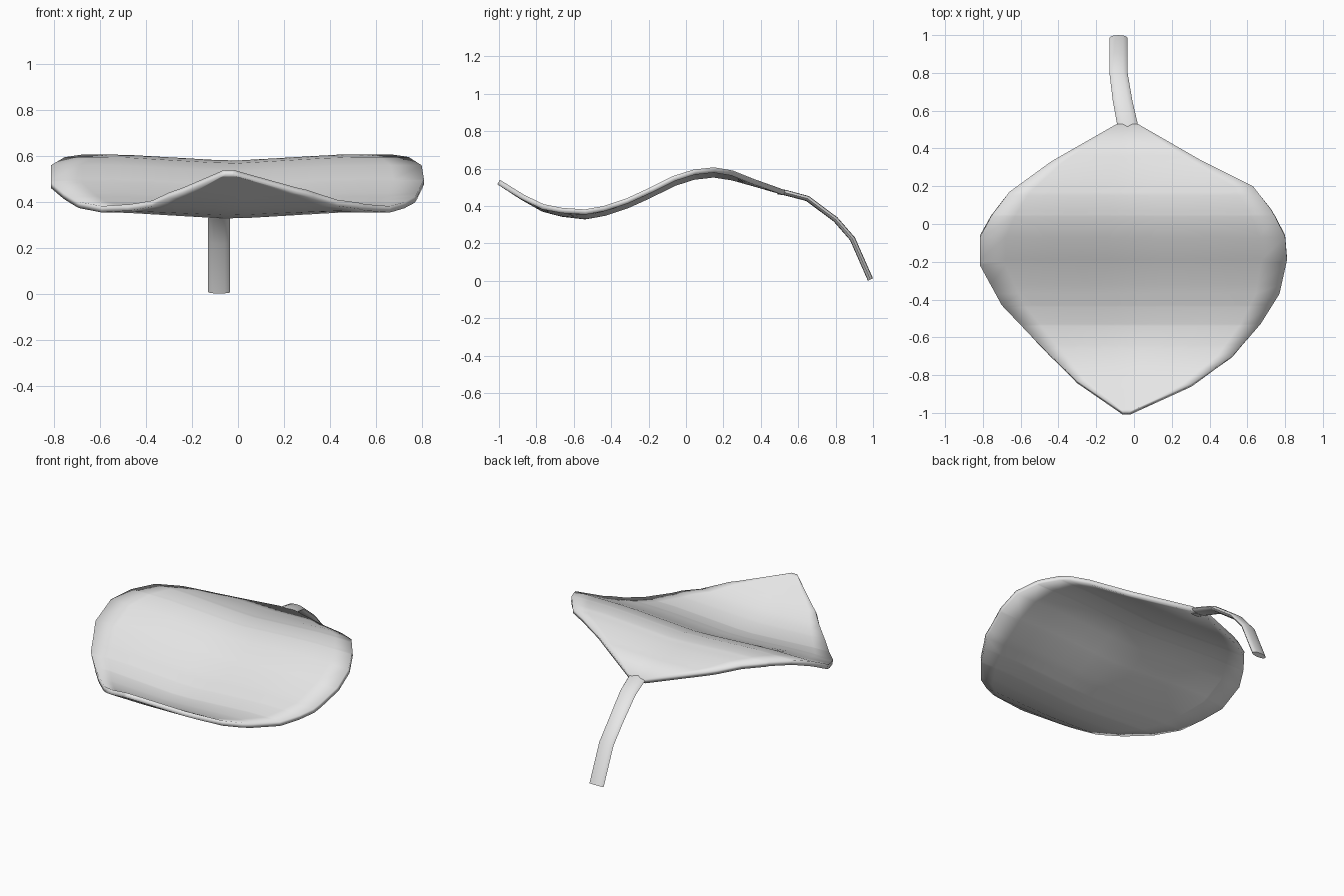
import bpy, bmesh, math
from mathutils import Vector

cube = bpy.data.objects.get("Cube")
if cube:
    bpy.data.objects.remove(cube, do_unlink=True)

grey = bpy.data.materials.new("light grey")
grey.use_nodes = True
grey.diffuse_color = (0.8, 0.8, 0.8, 1)
grey.node_tree.nodes["Principled BSDF"].inputs["Base Color"].default_value = (0.8, 0.8, 0.8, 1)


def interp(points, t):
    """Piecewise linear value at t of sorted (t, value) pairs."""
    for (a, u), (b, v) in zip(points, points[1:]):
        if t <= b:
            return u + (v - u) * (t - a) / (b - a)
    return points[-1][1]


def loft(name, rows, closed):
    """Skin equal-length rows of points; closed rows make a capped tube."""
    bm = bmesh.new()
    rings = [[bm.verts.new(p) for p in row] for row in rows]
    n = len(rings[0])
    for a, b in zip(rings, rings[1:]):
        for i in range(n if closed else n - 1):
            j = (i + 1) % n
            bm.faces.new((a[i], a[j], b[j], b[i]))
    if closed:
        bm.faces.new(rings[0])
        bm.faces.new(rings[-1])
        bmesh.ops.recalc_face_normals(bm, faces=bm.faces)
    mesh = bpy.data.meshes.new(name)
    bm.to_mesh(mesh)
    bm.free()
    mesh.materials.append(grey)
    obj = bpy.data.objects.new(name, mesh)
    bpy.context.collection.objects.link(obj)
    return obj


def smooth(obj):
    bpy.ops.object.select_all(action='DESELECT')
    obj.select_set(True)
    bpy.context.view_layer.objects.active = obj
    bpy.ops.object.shade_smooth_by_angle(angle=math.radians(40))


# Leaf blade: left and right outlines (y, x) and the wave along its length (y, z)
RIGHT = [(-0.995, -0.06), (-0.98, -0.08), (-0.83, -0.3), (-0.64, -0.5), (-0.43, -0.7),
         (-0.22, -0.815), (-0.07, -0.815), (0.05, -0.75), (0.17, -0.66),
         (0.33, -0.44), (0.53, -0.09)]
LEFT = [(-0.995, -0.02), (-0.98, 0.01), (-0.85, 0.3), (-0.7, 0.52), (-0.53, 0.67),
        (-0.37, 0.77), (-0.19, 0.81), (-0.07, 0.8), (0.07, 0.73), (0.2, 0.63),
        (0.34, 0.35), (0.53, 0.02)]
WAVE = [(-0.995, 0.54), (-0.87, 0.465), (-0.76, 0.41), (-0.66, 0.39), (-0.54, 0.382),
        (-0.44, 0.4), (-0.32, 0.44), (-0.2, 0.495), (-0.07, 0.56), (0.04, 0.595),
        (0.15, 0.607), (0.25, 0.59), (0.36, 0.55), (0.53, 0.485)]
COLUMNS = 12


def blade_point(y, t):
    a, b = interp(RIGHT, y), interp(LEFT, y)
    x = a + (b - a) * t
    # shallow trough along the midrib, fading out at tip and base
    fade = max(0, min(1, (y + 0.95) / 0.4, (0.53 - y) / 0.3))
    dip = 0.028 * fade * max(0, 1 - abs(x + 0.03) / 0.48)
    return (x, y, interp(WAVE, y) - dip)


levels = sorted({y for y, _ in RIGHT + LEFT + WAVE})
blade = loft("leaf_blade", [[blade_point(y, i / COLUMNS) for i in range(COLUMNS + 1)]
                            for y in levels], False)
solid = blade.modifiers.new("thickness", 'SOLIDIFY')
solid.thickness = 0.028
solid.offset = -1
smooth(blade)

# Stem: a flattened tube that arches down to the ground
PATH = [(-0.035, 0.49, 0.478), (-0.035, 0.53, 0.472), (-0.06, 0.65, 0.44),
        (-0.082, 0.8, 0.328), (-0.082, 0.89, 0.225), (-0.082, 0.986, 0.007)]
WIDTHS = [0.05, 0.055, 0.052, 0.048, 0.048, 0.048]
SIDES = 12
path = [Vector(p) for p in PATH]
rings = []
for k, (centre, width) in enumerate(zip(path, WIDTHS)):
    along = path[min(k + 1, len(path) - 1)] - path[max(k - 1, 0)]
    across = Vector((1, 0, 0))
    up = across.cross(along).normalized()
    rings.append([centre + across * width * math.cos(a) + up * 0.015 * math.sin(a)
                  for a in (2 * math.pi * i / SIDES for i in range(SIDES))])
smooth(loft("leaf_stem", rings, True))
